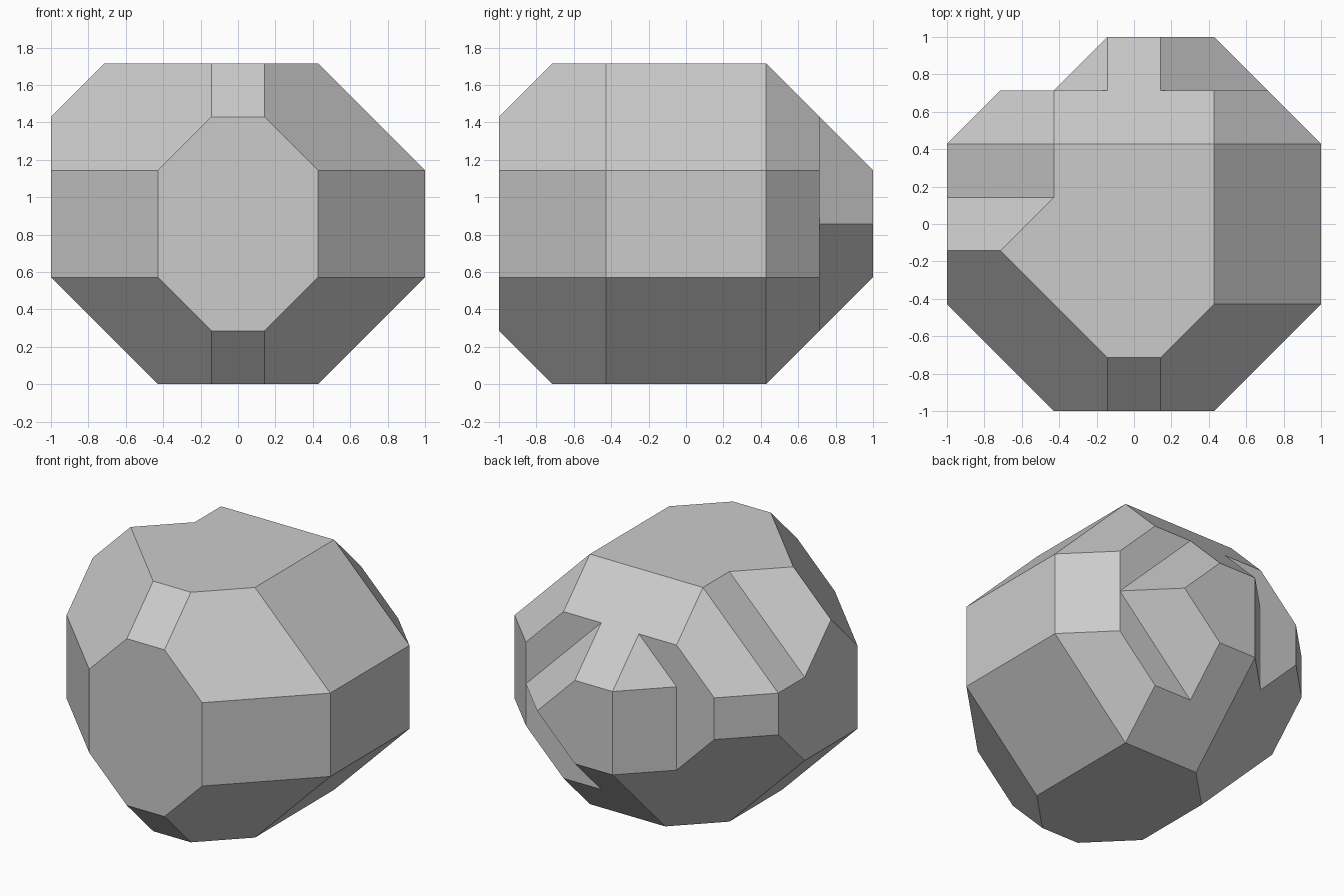
import bpy
import bmesh
from mathutils import Matrix, Vector

default_cube = bpy.data.objects.get("Cube")
if default_cube:
    bpy.data.objects.remove(default_cube, do_unlink=True)

UNIT = 1 / 7  # every facet lies on a regular lattice of this pitch

stone = bpy.data.materials.new("stone_grey")
stone.use_nodes = True
grey = (0.6, 0.6, 0.6, 1)
stone.diffuse_color = grey
stone.node_tree.nodes["Principled BSDF"].inputs["Base Color"].default_value = grey


def both_sides(planes):
    """Repeat each plane mirrored across x."""
    return planes + [(-x, y, z, d) for x, y, z, d in planes if x]


def chisel(name, planes):
    """Cut a block down to the convex solid where x*px + y*py + z*pz <= d."""
    bm = bmesh.new()
    bmesh.ops.create_cube(bm, size=30)
    for x, y, z, d in planes:
        normal = Vector((x, y, z))
        bmesh.ops.bisect_plane(
            bm, geom=bm.verts[:] + bm.edges[:] + bm.faces[:], dist=0.0001,
            plane_co=normal * d / normal.length_squared, plane_no=normal,
            clear_outer=True)
        rim = [e for e in bm.edges if e.is_boundary]
        if rim:
            bmesh.ops.holes_fill(bm, edges=rim, sides=0)
    bmesh.ops.remove_doubles(bm, verts=bm.verts[:], dist=0.001)
    bmesh.ops.recalc_face_normals(bm, faces=bm.faces[:])
    mesh = bpy.data.meshes.new(name)
    bm.to_mesh(mesh)
    bm.free()
    mesh.materials.append(stone)
    obj = bpy.data.objects.new(name, mesh)
    bpy.context.collection.objects.link(obj)
    return obj


# Main body: flat sides, bevelled edges, then bevelled corners
boulder = chisel("boulder", both_sides([
    (1, 0, 0, 7), (0, -1, 0, 7), (0, 1, 0, 5), (0, 0, 1, 12), (0, 0, -1, 0),
    (1, 0, 1, 15), (1, 0, -1, 3), (1, 1, 0, 10), (1, -1, 0, 10),
    (0, 1, 1, 15), (0, 1, -1, 3), (0, -1, 1, 17), (0, -1, -1, 5),
    (1, -1, 1, 18), (1, -1, -1, 6), (1, 1, 1, 18), (1, 1, -1, 6),
]) + [(-1, 1, -1, 4)])

# Raised lump on the back
back_lump = chisel("back_lump", both_sides([
    (0, 1, 0, 7), (0, -1, 0, -4), (0, 1, 1, 15), (0, 1, -1, 3),
    (1, 1, 1, 16), (1, 1, -1, 4),
]) + [(-1, 1, 0, 8)])

# Raised ridge on the upper shoulder
shoulder_ridge = chisel("shoulder_ridge", [
    (-1, 0, 0, 7), (0, 0, 1, 12), (1, 0, -1, -14), (-1, -1, 0, 10),
    (-1, -1, 1, 18), (-1, 1, 1, 16),
])

# Fuse the lumps into one rock
bpy.context.view_layer.objects.active = boulder
for lump in (back_lump, shoulder_ridge):
    lump.hide_render = True
    fuse = boulder.modifiers.new("fuse", 'BOOLEAN')
    fuse.operation = 'UNION'
    fuse.solver = 'EXACT'
    fuse.object = lump
    bpy.ops.object.modifier_apply(modifier=fuse.name)
    bpy.data.objects.remove(lump, do_unlink=True)

# Merge coplanar pieces into clean facets and scale to size
bm = bmesh.new()
bm.from_mesh(boulder.data)
bmesh.ops.remove_doubles(bm, verts=bm.verts[:], dist=0.001)
bmesh.ops.dissolve_limit(bm, angle_limit=0.01, verts=bm.verts[:], edges=bm.edges[:])
bmesh.ops.transform(bm, matrix=Matrix.Scale(UNIT, 4), verts=bm.verts[:])
for face in bm.faces:
    face.smooth = False
bm.to_mesh(boulder.data)
bm.free()
